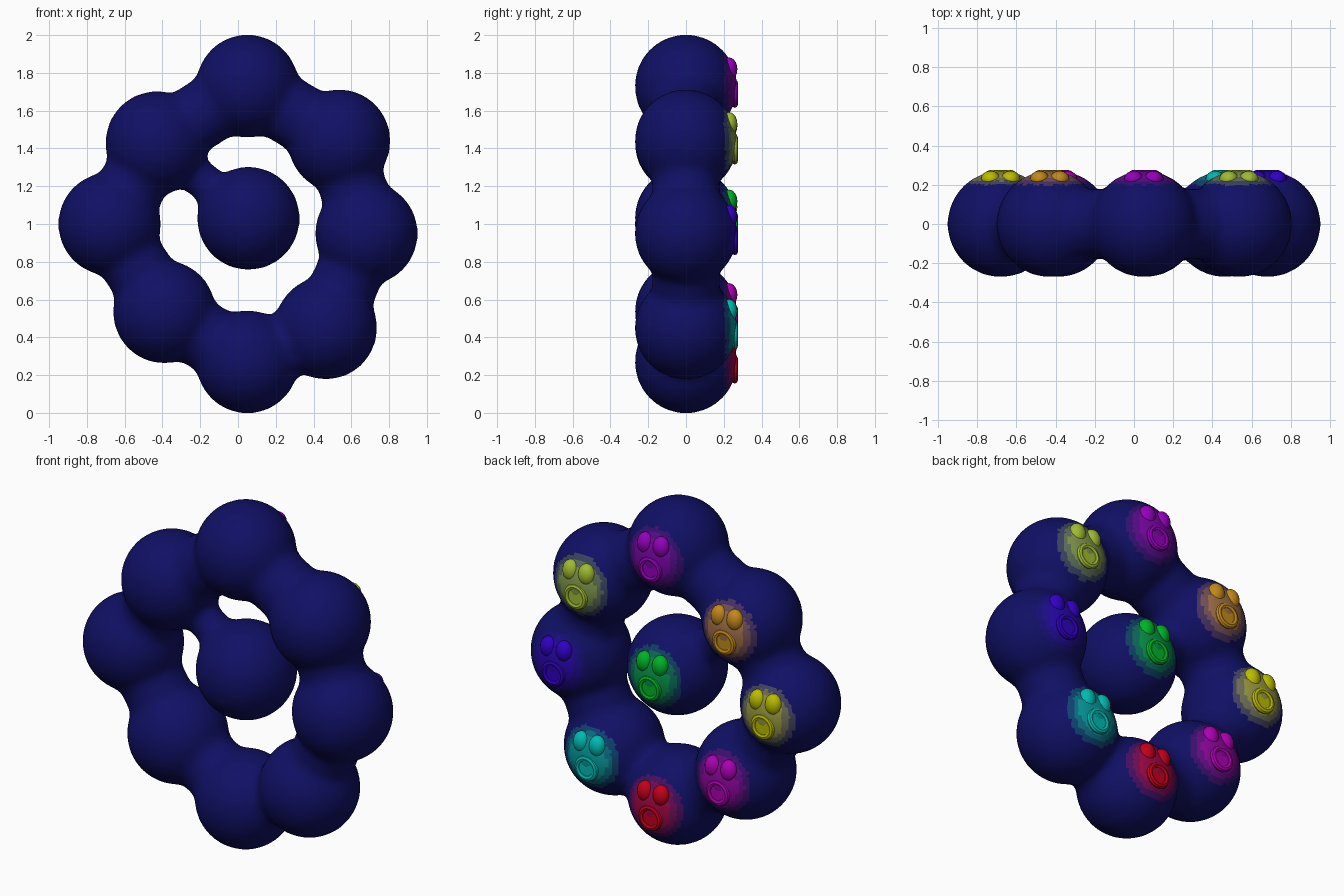
import bpy, bmesh, math
from mathutils import Vector, Matrix

if "Cube" in bpy.data.objects:
    bpy.data.objects.remove(bpy.data.objects["Cube"])

R = 0.274
NAVY = (0.005, 0.005, 0.13)
# name, x, z, badge colour
LOBES = [
    ("top", 0.05, 1.73, (0.30, 0.0, 0.50)),
    ("upper_right", 0.535, 1.44, (0.35, 0.50, 0.03)),
    ("right", 0.68, 0.95, (0.03, 0.0, 0.55)),
    ("lower_right", 0.465, 0.45, (0.0, 0.50, 0.45)),
    ("bottom", 0.05, 0.27, (0.55, 0.0, 0.01)),
    ("lower_left", -0.39, 0.535, (0.42, 0.0, 0.45)),
    ("left", -0.68, 1.00, (0.50, 0.50, 0.0)),
    ("upper_left", -0.43, 1.43, (0.55, 0.25, 0.01)),
    ("centre", 0.055, 1.03, (0.0, 0.45, 0.02)),
]


def material(name, col):
    m = bpy.data.materials.new(name)
    m.diffuse_color = (*col, 1)
    m.use_nodes = True
    m.node_tree.nodes["Principled BSDF"].inputs["Base Color"].default_value = m.diffuse_color
    return m


def add_object(name, bm, mats):
    me = bpy.data.meshes.new(name)
    bm.to_mesh(me)
    bm.free()
    ob = bpy.data.objects.new(name, me)
    bpy.context.collection.objects.link(ob)
    for m in mats:
        me.materials.append(m)
    return ob


def ball(bm, loc, radii, u=24, v=16):
    mat = Matrix.Translation(loc) @ Matrix.Diagonal((*radii, 1))
    bmesh.ops.create_uvsphere(bm, u_segments=u, v_segments=v, radius=1, matrix=mat)


def tube(bm, a, b, r, seg=24):
    d = b - a
    mat = Matrix.Translation((a + b) / 2) @ d.to_track_quat('Z', 'Y').to_matrix().to_4x4()
    bmesh.ops.create_cone(bm, cap_ends=True, segments=seg, radius1=r, radius2=r,
                          depth=d.length, matrix=mat)


# body: nine balls joined by necks, fused into one soft surface
centres = [Vector((x, 0, z)) for _, x, z, _ in LOBES]
bm = bmesh.new()
for c in centres:
    ball(bm, c, (R, R, R))
for i in range(8):
    tube(bm, centres[i], centres[(i + 1) % 8], 0.18)
tube(bm, centres[7], centres[8], 0.10)
body = add_object("body", bm, [material("navy", NAVY)])
rem = body.modifiers.new("fuse", 'REMESH')
rem.mode = 'VOXEL'
rem.voxel_size = 0.025
sm = body.modifiers.new("soften", 'SMOOTH')
sm.factor = 0.5
sm.iterations = 7
dg = bpy.context.evaluated_depsgraph_get()
fused = bpy.data.meshes.new_from_object(body.evaluated_get(dg))
body.modifiers.clear()
body.data = fused
if not fused.materials:
    fused.materials.append(bpy.data.materials["navy"])

# badges on the back: a ring with a disc, and two flattened pads above it
for name, x, z, col in LOBES:
    mat = material(name + "_colour", col)
    bm = bmesh.new()
    for s in (-1, 1):
        ball(bm, (x + s * 0.051, 0.228, z + 0.09), (0.05, 0.044, 0.062), 16, 10)
    n, k = 24, 8
    rows = []
    for i in range(n):
        a = 2 * math.pi * i / n
        row = []
        for j in range(k):
            t = 2 * math.pi * j / k
            r = 0.057 + 0.018 * math.cos(t)
            row.append(bm.verts.new((x + r * math.cos(a), 0.258 + 0.017 * math.sin(t),
                                     z - 0.04 + r * math.sin(a))))
        rows.append(row)
    for i in range(n):
        p, q = rows[i], rows[(i + 1) % n]
        for j in range(k):
            bm.faces.new((p[j], p[(j + 1) % k], q[(j + 1) % k], q[j]))
    tube(bm, Vector((x, 0.22, z - 0.04)), Vector((x, 0.267, z - 0.04)), 0.043)
    bmesh.ops.recalc_face_normals(bm, faces=bm.faces)
    badge = add_object(name + "_badge", bm, [mat])
    bpy.ops.object.select_all(action='DESELECT')
    badge.select_set(True)
    bpy.context.view_layer.objects.active = badge
    bpy.ops.object.shade_smooth_by_angle(angle=math.radians(40))

    # coloured glow fading into the body around the badge
    first = len(fused.materials)
    for level, w in enumerate((0.6, 0.3, 0.1)):
        mix = [a * w + b * (1 - w) for a, b in zip(col, NAVY)]
        fused.materials.append(material(f"{name}_glow_{level}", mix))
    spot = Vector((x, 0.25, z + 0.01))
    for f in fused.polygons:
        d = (f.center - spot).length
        for level, lim in enumerate((0.12, 0.15, 0.18)):
            if d < lim:
                f.material_index = first + level
                break

for f in fused.polygons:
    f.use_smooth = True
